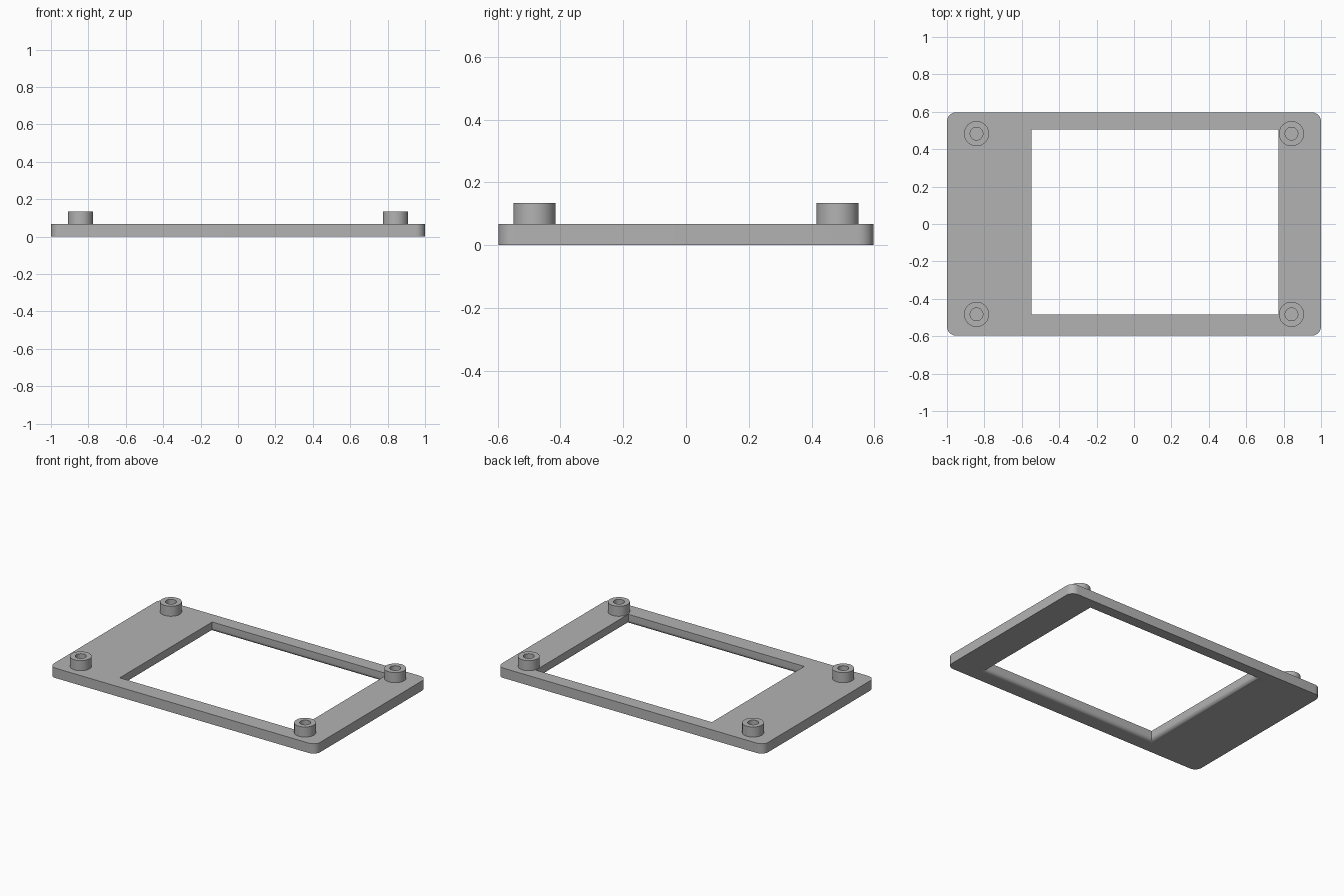
import bpy
import bmesh
from math import sin, cos, pi

old = bpy.data.objects.get("Cube")
if old:
    bpy.data.objects.remove(old, do_unlink=True)

grey = bpy.data.materials.new("mid grey")
grey.use_nodes = True
COLOUR = (0.45, 0.45, 0.45, 1)
grey.diffuse_color = COLOUR
grey.node_tree.nodes["Principled BSDF"].inputs["Base Color"].default_value = COLOUR

THICK, TOP = 0.067, 0.135
HALF_X, HALF_Y, CORNER = 1.0, 0.597, 0.05
WIN = (-0.548, 0.773, -0.485, 0.506)
ROUND = 0.027


def add_loop(bm, points, z):
    return [bm.verts.new((x, y, z)) for x, y in points]


def bridge(bm, a, b):
    n = len(a)
    for i in range(n):
        j = (i + 1) % n
        bm.faces.new((a[i], a[j], b[j], b[i]))


def cap(bm, *loops):
    edges = []
    for loop in loops:
        for i, v in enumerate(loop):
            w = loop[(i + 1) % len(loop)]
            edges.append(bm.edges.get((v, w)) or bm.edges.new((v, w)))
    bmesh.ops.triangle_fill(bm, edges=edges, use_beauty=True)


def finish(bm, name):
    bmesh.ops.recalc_face_normals(bm, faces=bm.faces)
    mesh = bpy.data.meshes.new(name)
    bm.to_mesh(mesh)
    bm.free()
    mesh.materials.append(grey)
    obj = bpy.data.objects.new(name, mesh)
    bpy.context.collection.objects.link(obj)
    bpy.ops.object.select_all(action="DESELECT")
    obj.select_set(True)
    bpy.context.view_layer.objects.active = obj
    bpy.ops.object.shade_smooth_by_angle(angle=pi / 6)
    return obj


def circle(r, n=48):
    return [(r * cos(2 * pi * i / n), r * sin(2 * pi * i / n)) for i in range(n)]


# Plate outline with rounded corners
outline = []
for quarter, (sx, sy) in enumerate([(1, 1), (-1, 1), (-1, -1), (1, -1)]):
    for k in range(9):
        a = (quarter + k / 8) * pi / 2
        outline.append((sx * (HALF_X - CORNER) + CORNER * cos(a),
                        sy * (HALF_Y - CORNER) + CORNER * sin(a)))


def window(grow):
    x0, x1, y0, y1 = WIN
    return [(x0 - grow, y0 - grow), (x1 + grow, y0 - grow),
            (x1 + grow, y1 + grow), (x0 - grow, y1 + grow)]


# Frame plate: off-centre window with its lower edge rounded over
bm = bmesh.new()
outer_low = add_loop(bm, outline, 0)
outer_high = add_loop(bm, outline, THICK)
bridge(bm, outer_low, outer_high)
rings = [add_loop(bm, window(0), THICK)]
for k in range(9):
    a = k / 8 * pi / 2
    rings.append(add_loop(bm, window(ROUND * (1 - cos(a))), ROUND * (1 - sin(a))))
for a, b in zip(rings, rings[1:]):
    bridge(bm, a, b)
cap(bm, outer_high, rings[0])
cap(bm, outer_low, rings[-1])
finish(bm, "frame_plate")

# Hollow mounting posts, one near each corner
for side, sx in (("left", 1), ("right", -1)):
    for end, sy in (("front", -1), ("back", 1)):
        bm = bmesh.new()
        loops = [add_loop(bm, circle(r), z) for r, z in
                 ((0.067, THICK), (0.067, TOP), (0.034, TOP), (0.034, THICK))]
        for a, b in zip(loops, loops[1:] + loops[:1]):
            bridge(bm, a, b)
        post = finish(bm, f"{end}_{side}_post")
        post.location = (sx * 0.842, sy * 0.483, 0)
